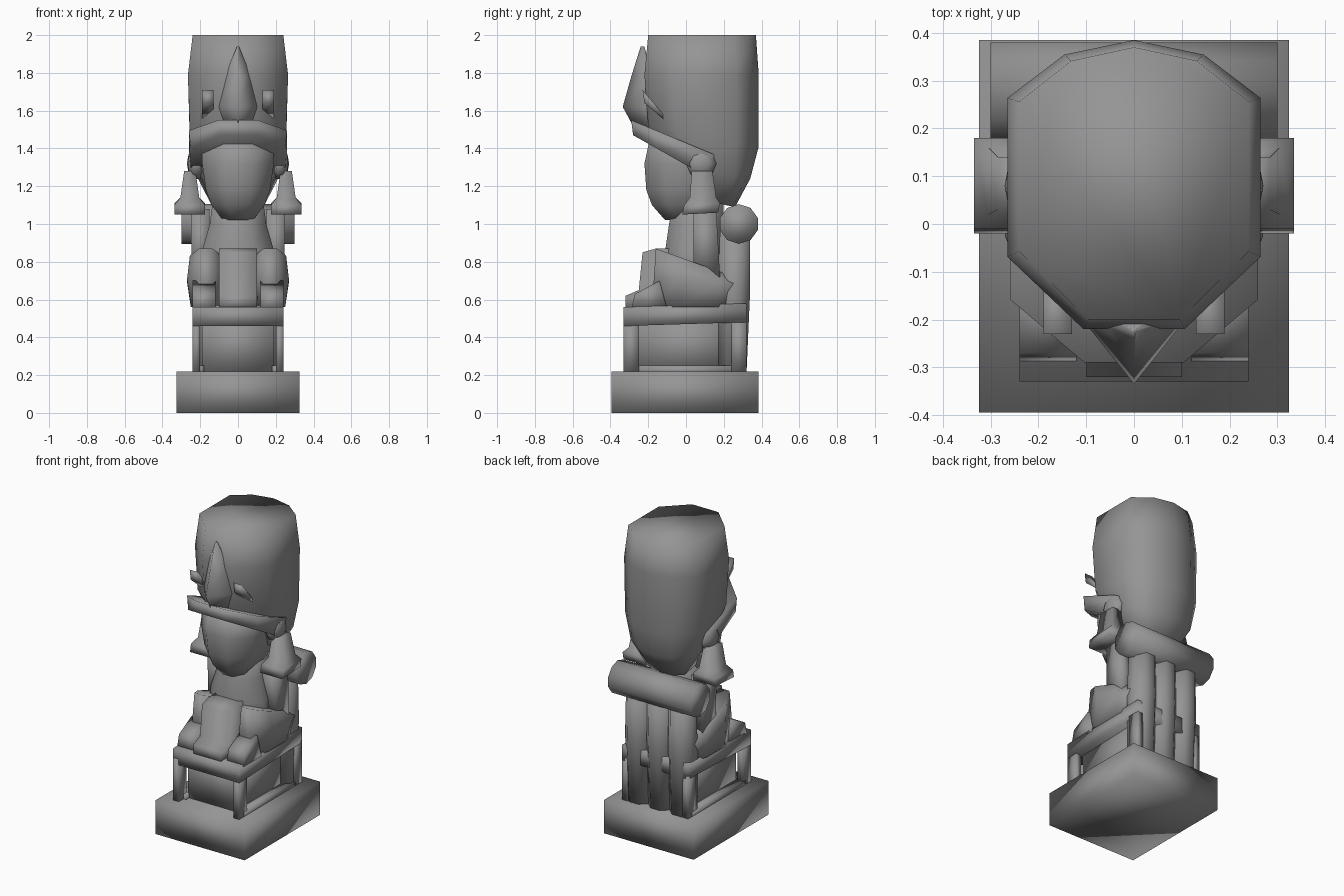
import bpy
import bmesh
import math

cube = bpy.data.objects.get("Cube")
if cube:
    bpy.data.objects.remove(cube, do_unlink=True)

# One stone colour for the whole statue
stone = bpy.data.materials.new("grey stone")
stone.use_nodes = True
GREY = (0.3, 0.3, 0.3, 1)
stone.diffuse_color = GREY
stone.node_tree.nodes["Principled BSDF"].inputs["Base Color"].default_value = GREY

# Unit outlines for lofted parts, front is negative y
SQUARE = [(-1, -1), (1, -1), (1, 1), (-1, 1)]
DIAMOND = [(0, -1), (1, 0.5), (1, 1), (-1, 1), (-1, 0.5)]
CROWN = [(-0.4, -1), (0.4, -1), (1, -0.5), (1, 0.6), (0.55, 0.9),
         (0, 1), (-0.55, 0.9), (-1, 0.6), (-1, -0.5)]
ROUND = [(math.cos(i * math.pi / 4 + math.pi / 8) * 1.08,
          math.sin(i * math.pi / 4 + math.pi / 8) * 1.08) for i in range(8)]


def finish(name, bm):
    bmesh.ops.recalc_face_normals(bm, faces=bm.faces)
    mesh = bpy.data.meshes.new(name)
    bm.to_mesh(mesh)
    bm.free()
    mesh.materials.append(stone)
    for poly in mesh.polygons:
        poly.use_smooth = True
    obj = bpy.data.objects.new(name, mesh)
    bpy.context.collection.objects.link(obj)
    return obj


def loft(name, outline, sections, cx=0.0):
    """Each section: front z, back z, half width, front y, back y."""
    bm = bmesh.new()
    rings = []
    for zf, zb, hw, y0, y1 in sections:
        ring = []
        for u, v in outline:
            t = (v + 1) / 2
            ring.append(bm.verts.new((cx + u * hw, y0 + t * (y1 - y0),
                                      zf + t * (zb - zf))))
        rings.append(ring)
    n = len(outline)
    for a, b in zip(rings, rings[1:]):
        for i in range(n):
            j = (i + 1) % n
            bm.faces.new((a[i], a[j], b[j], b[i]))
    bm.faces.new(rings[0][::-1])
    bm.faces.new(rings[-1])
    return finish(name, bm)


def box(name, x0, x1, y0, y1, z0, z1):
    hw = (x1 - x0) / 2
    return loft(name, SQUARE, [(z0, z0, hw, y0, y1), (z1, z1, hw, y0, y1)],
                (x0 + x1) / 2)


def prism(name, x0, x1, profile):
    """Side profile of (y, z) points extruded along x."""
    bm = bmesh.new()
    ends = [[bm.verts.new((x, y, z)) for y, z in profile] for x in (x0, x1)]
    n = len(profile)
    for i in range(n):
        j = (i + 1) % n
        bm.faces.new((ends[0][i], ends[0][j], ends[1][j], ends[1][i]))
    for end in ends:
        bm.faces.new(end)
    return finish(name, bm)


# Plinth and panelled seat
box("plinth", -0.325, 0.325, -0.395, 0.385, 0, 0.22)
box("seat_core", -0.19, 0.19, -0.25, 0.28, 0.2, 0.52)
loft("seat_top", SQUARE, [(0.46, 0.48, 0.24, -0.33, 0.32),
                          (0.56, 0.58, 0.24, -0.33, 0.32)])

# Seated body: apron, torso and back pillars
prism("apron", -0.1, 0.1, [(-0.32, 0.55), (-0.32, 0.62), (-0.25, 0.65),
                           (-0.23, 0.85), (-0.16, 0.87), (0.03, 0.87),
                           (0.03, 0.55)])
loft("torso", ROUND, [(0.6, 0.6, 0.2, -0.1, 0.2), (0.86, 0.86, 0.19, -0.11, 0.2),
                      (1.0, 1.0, 0.15, -0.09, 0.2), (1.15, 1.15, 0.13, -0.06, 0.2)])
for i, x in enumerate((-0.155, 0, 0.155)):
    loft("back_pillar_%d" % (i + 1), ROUND,
         [(0.2, 0.2, 0.08, 0.17, 0.32), (0.65, 0.65, 0.085, 0.17, 0.34),
          (0.98, 0.98, 0.075, 0.18, 0.34)], x)

# Cross bar behind the shoulders
bm = bmesh.new()
bmesh.ops.create_cone(bm, cap_ends=True, segments=10, radius1=0.105,
                      radius2=0.105, depth=0.6)
for v in bm.verts:
    v.co = (v.co.z, v.co.x + 0.28, v.co.y + 1.0)
finish("shoulder_bar", bm)

# Face, headdress, tilted brim and front crest
loft("face", CROWN, [(1.02, 1.02, 0.08, -0.11, 0.12), (1.1, 1.1, 0.14, -0.18, 0.15),
                     (1.18, 1.18, 0.17, -0.21, 0.2), (1.32, 1.32, 0.19, -0.22, 0.2),
                     (1.46, 1.4, 0.19, -0.19, 0.2)])
loft("headdress", CROWN, [(1.14, 1.09, 0.14, 0.02, 0.26),
                          (1.32, 1.24, 0.22, -0.06, 0.34),
                          (1.52, 1.41, 0.255, -0.2, 0.385),
                          (1.79, 1.79, 0.265, -0.22, 0.385),
                          (2.0, 2.0, 0.24, -0.2, 0.37)])
loft("brim", CROWN, [(1.47, 1.2, 0.25, -0.28, 0.2),
                     (1.55, 1.33, 0.26, -0.29, 0.24)])
loft("crest", DIAMOND, [(1.5, 1.5, 0.07, -0.27, -0.16),
                        (1.62, 1.62, 0.105, -0.335, -0.16),
                        (1.78, 1.78, 0.07, -0.29, -0.18),
                        (1.94, 1.94, 0.005, -0.24, -0.22)])

# Paired parts on both sides
for side, s in (("left", 1), ("right", -1)):
    def span(a, b):
        return sorted((s * a, s * b))

    for end, y0, y1 in (("front", -0.33, -0.25), ("back", 0.24, 0.32)):
        box(side + "_seat_post_" + end, *span(0.2, 0.24), y0, y1, 0.2, 0.5)
    box(side + "_seat_rail", *span(0.18, 0.24), -0.28, 0.28, 0.2, 0.25)
    loft(side + "_leg", ROUND, [(0.56, 0.56, 0.08, -0.18, 0.28),
                                (0.72, 0.68, 0.1, -0.17, 0.32),
                                (0.87, 0.74, 0.085, -0.16, 0.2)], s * 0.17)
    prism(side + "_foot", *span(0.12, 0.24),
          [(-0.29, 0.55), (-0.27, 0.63), (-0.14, 0.7), (-0.1, 0.55)])
    loft(side + "_arm", SQUARE, [(0.72, 0.72, 0.045, 0.04, 0.18),
                                 (1.08, 1.08, 0.05, 0.04, 0.16)], s * 0.2)
    loft(side + "_ear_pendant", SQUARE, [(1.05, 1.06, 0.08, -0.02, 0.17),
                                         (1.1, 1.11, 0.08, -0.01, 0.18),
                                         (1.14, 1.14, 0.05, 0.02, 0.16),
                                         (1.28, 1.28, 0.03, 0.03, 0.14)], s * 0.255)
    prism(side + "_brow_fin", *span(0.13, 0.19),
          [(-0.23, 1.71), (-0.12, 1.58), (-0.1, 1.54), (-0.22, 1.64)])
    # Faceted ear disc
    bm = bmesh.new()
    bmesh.ops.create_uvsphere(bm, u_segments=8, v_segments=5, radius=0.085)
    for v in bm.verts:
        v.co = (v.co.z * 0.6 + s * 0.22, v.co.x + 0.08, v.co.y + 1.32)
    finish(side + "_ear_disc", bm)
